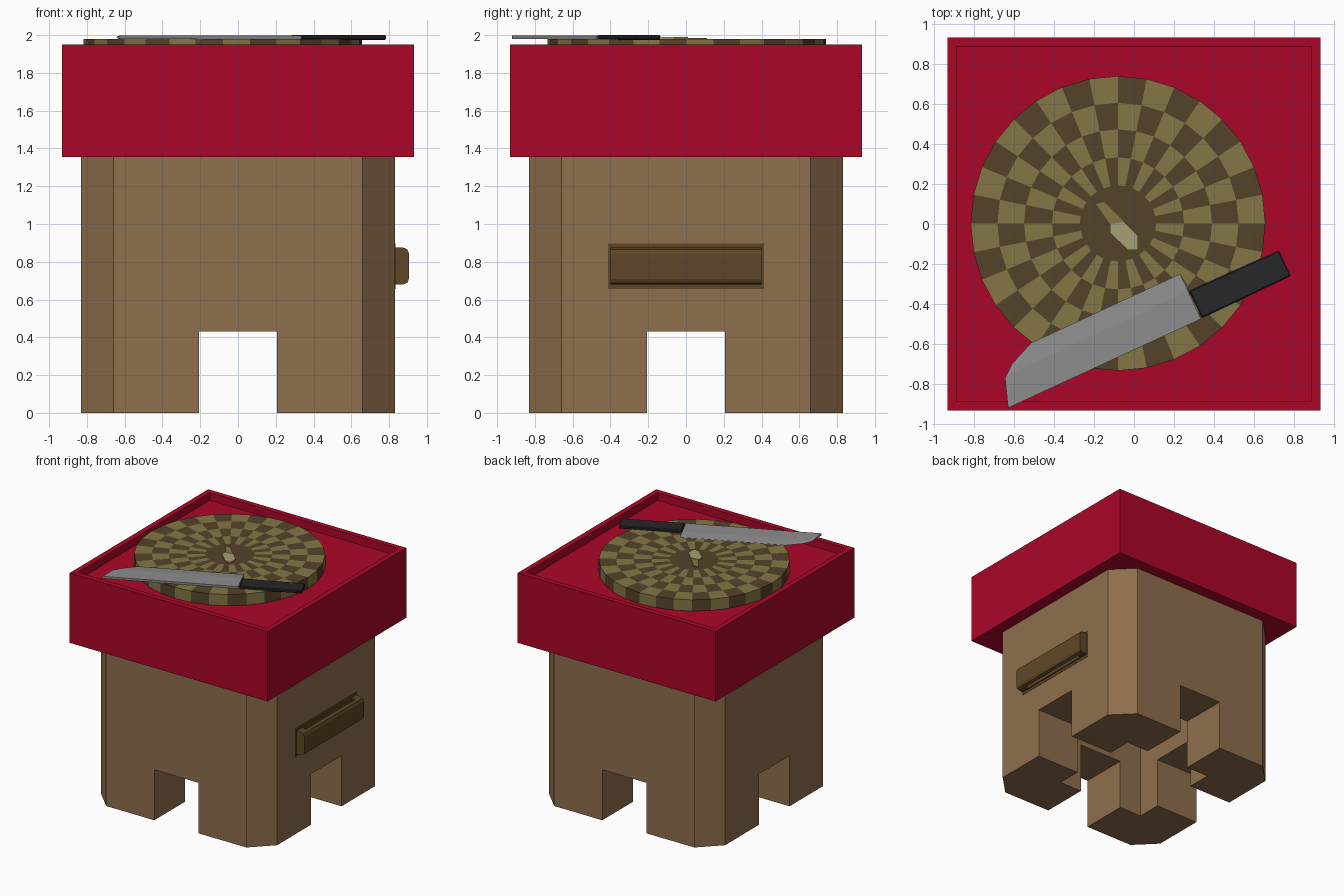
import bpy, bmesh, math
from mathutils import Vector

if "Cube" in bpy.data.objects:
    bpy.data.objects.remove(bpy.data.objects["Cube"])


def material(name, rgb):
    m = bpy.data.materials.new(name)
    m.diffuse_color = (*[(c / 255) ** 2.2 for c in rgb], 1)
    m.use_nodes = True
    m.node_tree.nodes["Principled BSDF"].inputs["Base Color"].default_value = m.diffuse_color
    return m


WOOD = material("wood", (141, 110, 78))
RED = material("red_paint", (170, 15, 43))
BROWN = material("dark_brown", (86, 68, 46))
OLIVE = material("olive", (130, 117, 70))
BAR = material("bar_brown", (94, 72, 42))
PALE = material("pale_olive", (166, 158, 115))
STEEL = material("steel", (140, 140, 140))
BLACK = material("black_grip", (42, 43, 45))


def finish(bm, name, *mats):
    bmesh.ops.recalc_face_normals(bm, faces=bm.faces)
    me = bpy.data.meshes.new(name)
    bm.to_mesh(me)
    bm.free()
    for m in mats:
        me.materials.append(m)
    ob = bpy.data.objects.new(name, me)
    bpy.context.collection.objects.link(ob)
    return ob


def prism(name, outline, z0, z1, mat):
    bm = bmesh.new()
    f = bm.faces.new([bm.verts.new((x, y, z0)) for x, y in outline])
    top = bmesh.ops.extrude_face_region(bm, geom=[f], use_keep_orig=True)["geom"]
    for v in top:
        if isinstance(v, bmesh.types.BMVert):
            v.co.z = z1
    return finish(bm, name, mat)


def box(name, lo, hi, mat):
    return prism(name, [(lo[0], lo[1]), (hi[0], lo[1]), (hi[0], hi[1]), (lo[0], hi[1])],
                 lo[2], hi[2], mat)


def cut(ob, cutter):
    cutter.hide_render = True
    mod = ob.modifiers.new("cut", "BOOLEAN")
    mod.operation = "DIFFERENCE"
    mod.solver = "EXACT"
    mod.object = cutter
    bpy.context.view_layer.objects.active = ob
    bpy.ops.object.modifier_apply(modifier=mod.name)
    bpy.data.objects.remove(cutter)


# Chamfered body, hollow underneath, with a doorway-shaped gap on each side
A, C = 0.83, 0.66
octagon = [(A, -C), (A, C), (C, A), (-C, A), (-A, C), (-A, -C), (-C, -A), (C, -A)]
body = prism("body", octagon, 0, 1.36, WOOD)
cut(body, box("hollow", (-0.42, -0.42, -0.1), (0.42, 0.42, 0.94), WOOD))
cut(body, box("gap_x", (-1, -0.207, -0.1), (1, 0.207, 0.43), WOOD))
cut(body, box("gap_y", (-0.207, -1, -0.1), (0.207, 1, 0.43), WOOD))

# Red top block with a shallow tray
lid = box("top_block", (-0.932, -0.932, 1.355), (0.932, 0.932, 1.95), RED)
cut(lid, box("tray", (-0.887, -0.887, 1.885), (0.887, 0.887, 2.1), RED))

# Round checkered board
N, CX, CY = 32, -0.08, 0.003
bm = bmesh.new()


def ring(r, z):
    return [bm.verts.new((CX + r * math.cos(i * math.tau / N),
                          CY + r * math.sin(i * math.tau / N), z)) for i in range(N)]


rings = [ring(r, 1.98) for r in (0.19, 0.33, 0.47, 0.603, 0.737)] + [ring(0.737, 1.88)]
bm.faces.new(rings[0])
bm.faces.new(rings[-1])
for k in range(5):
    for i in range(N):
        j = (i + 1) % N
        f = bm.faces.new((rings[k][i], rings[k][j], rings[k + 1][j], rings[k + 1][i]))
        f.material_index = (i + min(k, 3)) % 2
finish(bm, "checkered_board", BROWN, OLIVE)

# Small peg pieces in the middle of the board
prism("peg_back", [(-0.19, 0.10), (-0.15, 0.11), (-0.05, 0.01), (-0.12, 0.0)][::-1],
      1.97, 1.985, OLIVE)
prism("peg_front", [(-0.12, 0.0), (-0.05, 0.01), (0.02, -0.06), (0.02, -0.13),
                    (-0.03, -0.13), (-0.12, -0.045)][::-1], 1.97, 1.99, PALE)

# Side pull bar with a finger slot, on a thin back plate
box("bar_plate", (0.82, -0.412, 0.657), (0.833, 0.412, 0.897), BAR)
bar = box("pull_bar", (0.825, -0.4, 0.68), (0.905, 0.4, 0.875), BAR)
bm = bmesh.new()
bm.from_mesh(bar.data)
edges = [e for e in bm.edges if all(v.co.x > 0.9 for v in e.verts)
         and abs(e.verts[0].co.y - e.verts[1].co.y) > 0.5]
bmesh.ops.bevel(bm, geom=edges, offset=0.03, segments=2, profile=0.5, affect="EDGES")
bm.to_mesh(bar.data)
bm.free()
cut(bar, box("finger_slot", (0.843, -0.33, 0.6), (0.872, 0.33, 1), BAR))

# Knife blade: flat cheeks tapering to a sharp edge
flat = [(-0.63, -0.92), (0.335, -0.475), (0.26, -0.315), (-0.645, -0.77)]
edge = [(-0.645, -0.77), (-0.61, -0.70), (-0.515, -0.595), (0.23, -0.25), (0.27, -0.315)]
flat[2], flat[3] = (0.27, -0.315), (-0.645, -0.77)
bm = bmesh.new()
spine = [(-0.63, -0.92), (0.335, -0.475)]
ridge = [(0.27, -0.335), (-0.61, -0.745)]
rim = [bm.verts.new((x, y, 1.988)) for x, y in
       [(0.27, -0.315), (0.23, -0.25), (-0.515, -0.595), (-0.61, -0.70), (-0.645, -0.77)]]
cheeks = []
for z in (1.979, 1.997):
    s = [bm.verts.new((x, y, z)) for x, y in spine]
    r = [bm.verts.new((x, y, z)) for x, y in ridge]
    bm.faces.new(s + r)
    bm.faces.new((r[0], rim[0], rim[1]))
    bm.faces.new((r[0], rim[1], rim[2], r[1]))
    bm.faces.new((r[1], rim[2], rim[3]))
    bm.faces.new((r[1], rim[3], rim[4]))
    bm.faces.new((r[1], rim[4], s[0]))
    cheeks.append((s, r))
(s0, r0), (s1, r1) = cheeks
bm.faces.new((s0[0], s0[1], s1[1], s1[0]))
bm.faces.new((s0[1], r0[0], r1[0], s1[1]))
bm.faces.new((r0[0], rim[0], r1[0]))
bm.faces.new((s0[0], s1[0], rim[4]))
finish(bm, "knife_blade", STEEL)

# Knife grip with softened edges
grip = prism("knife_grip", [(0.34, -0.47), (0.785, -0.26), (0.725, -0.132), (0.275, -0.335)],
             1.975, 2.0, BLACK)
bev = grip.modifiers.new("soft", "BEVEL")
bev.width, bev.segments = 0.006, 1
